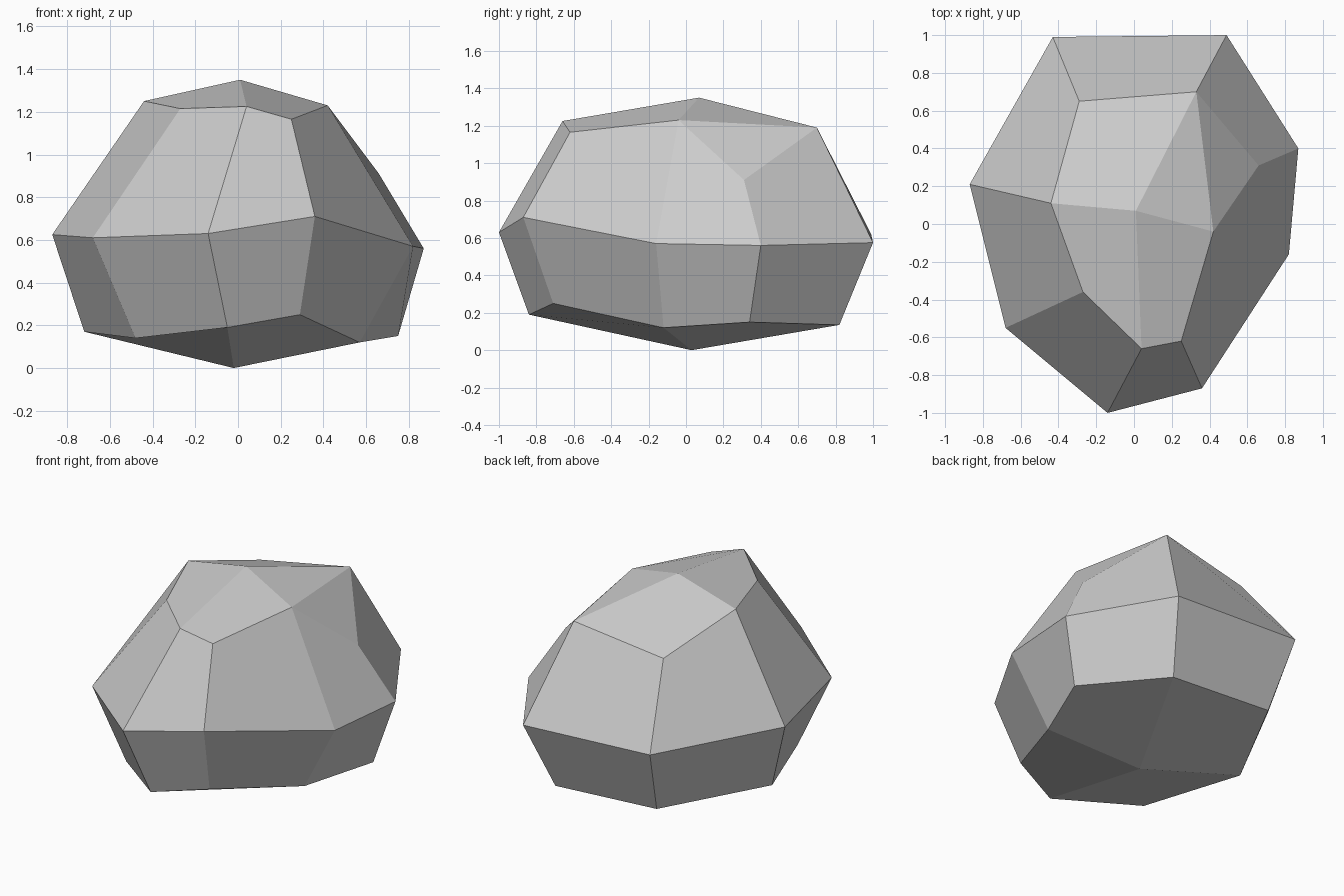
import bpy
import bmesh

# Remove the default object
default_cube = bpy.data.objects.get("Cube")
if default_cube:
    bpy.data.objects.remove(default_cube, do_unlink=True)


def make_material(name, colour):
    material = bpy.data.materials.new(name)
    material.use_nodes = True
    material.diffuse_color = colour
    shader = material.node_tree.nodes["Principled BSDF"]
    shader.inputs["Base Color"].default_value = colour
    return material


# Three irregular rings around the boulder, all starting at the same back corner
lower_ring = [(-.36, .82, .18), (.38, .82, .135), (.75, .34, .15), (.57, -.12, .12),
              (.29, -.71, .25), (-.05, -.84, .19), (-.48, -.48, .14), (-.72, .13, .17)]
waist_ring = [(-.43, .99, .62), (.49, 1, .575), (.87, .4, .56), (.82, -.16, .57),
              (.36, -.87, .71), (-.14, -1, .63), (-.68, -.55, .61), (-.87, .21, .625)]
upper_ring = [(-.29, .65, 1.09), (.33, .7, 1.19), (.66, .31, .91), (.42, -.04, 1.23),
              (.25, -.62, 1.165), (.04, -.66, 1.225), (-.27, -.36, 1.215), (-.44, .11, 1.25)]
base_point = (-.02, .03, 0)
peak_point = (.01, .07, 1.35)


def bridge_rings(bm, below, above):
    """Join two rings with a band of quads."""
    count = len(below)
    for i in range(count):
        j = (i + 1) % count
        bm.faces.new((below[i], below[j], above[j], above[i]))


def cap_ring(bm, ring, centre, creased_corner=None):
    """Close a ring with quads around a centre; one corner may fold sharply."""
    count = len(ring)
    for corner in range(0, count, 2):
        before, after = ring[corner - 1], ring[(corner + 1) % count]
        if corner == creased_corner:
            bm.faces.new((before, ring[corner], after))
            bm.faces.new((before, after, centre))
        else:
            bm.faces.new((before, ring[corner], after, centre))


# Boulder body
bm = bmesh.new()
lower, waist, upper = [[bm.verts.new(point) for point in ring]
                       for ring in (lower_ring, waist_ring, upper_ring)]
bridge_rings(bm, lower, waist)
bridge_rings(bm, waist, upper)
cap_ring(bm, lower, bm.verts.new(base_point))
cap_ring(bm, upper, bm.verts.new(peak_point), creased_corner=2)
bmesh.ops.recalc_face_normals(bm, faces=bm.faces)

mesh = bpy.data.meshes.new("boulder")
bm.to_mesh(mesh)
bm.free()
mesh.materials.append(make_material("stone grey", (.6, .6, .6, 1)))
boulder = bpy.data.objects.new("boulder", mesh)
bpy.context.collection.objects.link(boulder)
